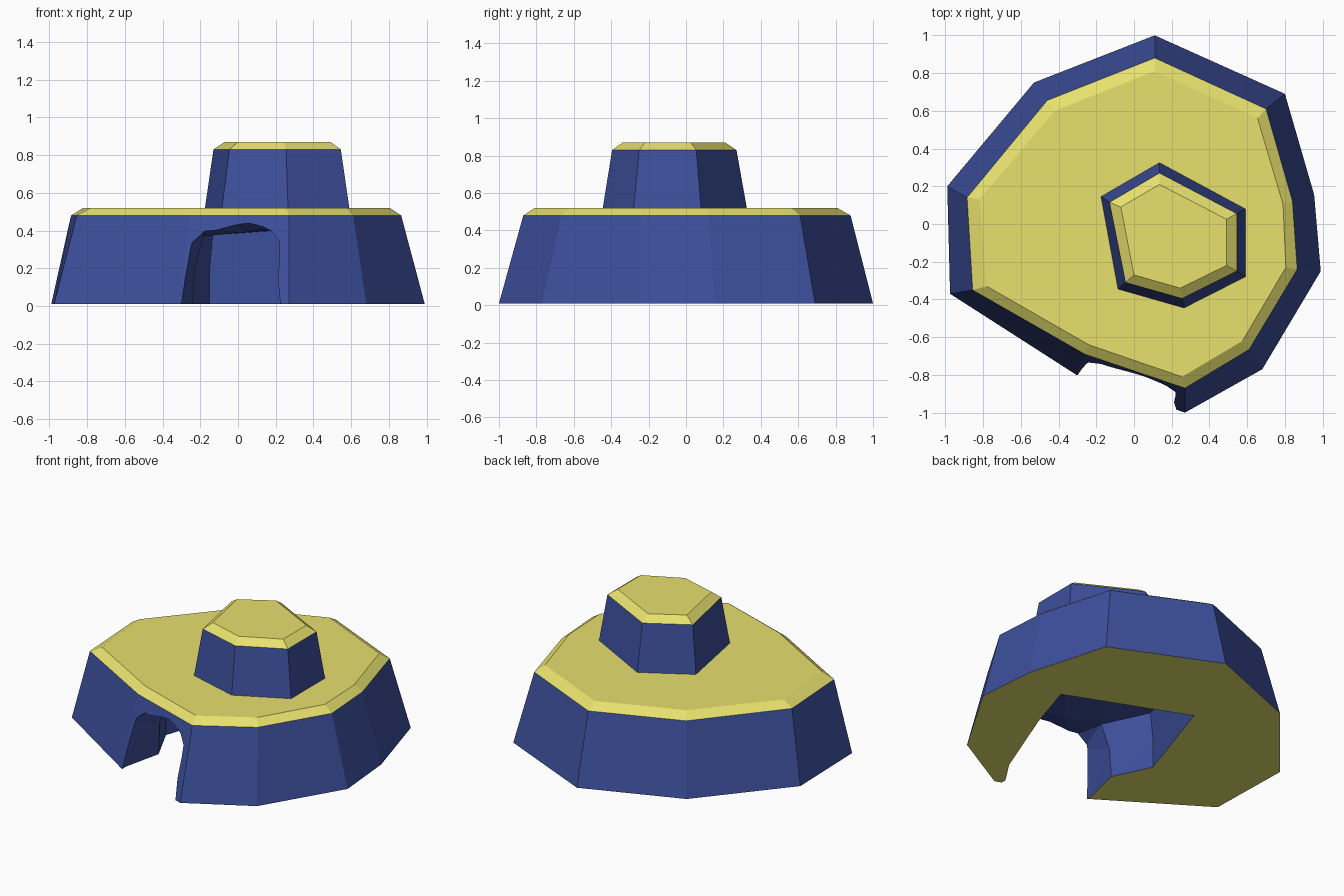
import bpy, bmesh

if "Cube" in bpy.data.objects:
    bpy.data.objects.remove(bpy.data.objects["Cube"])


def material(name, rgb):
    m = bpy.data.materials.new(name)
    m.diffuse_color = (*rgb, 1)
    m.use_nodes = True
    m.node_tree.nodes["Principled BSDF"].inputs["Base Color"].default_value = m.diffuse_color
    return m


BLUE = material("rock_blue", (0.046, 0.078, 0.33))
YELLOW = material("grass_yellow", (0.80, 0.75, 0.155))


def loft(name, rings, yellow_from=None):
    """Skin closed rings of equal length and cap both ends."""
    bm = bmesh.new()
    loops = [[bm.verts.new(p) for p in ring] for ring in rings]
    n = len(loops[0])
    for k, (a, b) in enumerate(zip(loops, loops[1:])):
        for i in range(n):
            j = (i + 1) % n
            f = bm.faces.new((a[i], a[j], b[j], b[i]))
            f.material_index = int(yellow_from is not None and k >= yellow_from)
    for loop in (loops[0], loops[-1]):
        f = bm.faces.new(loop)
        f.material_index = int(yellow_from is not None)
    bmesh.ops.recalc_face_normals(bm, faces=bm.faces)
    if yellow_from is None:
        bmesh.ops.triangulate(bm, faces=bm.faces)
    me = bpy.data.meshes.new(name)
    bm.to_mesh(me)
    bm.free()
    me.materials.append(BLUE)
    me.materials.append(YELLOW)
    ob = bpy.data.objects.new(name, me)
    bpy.context.collection.objects.link(ob)
    return ob


def at(points, z):
    return [(x, y, z) for x, y in points]


# Lower plateau: sloping rock sides and a chamfered yellow cap
foot = [(.11, 1), (.80, .69), (.955, .155), (.99, -.25), (.68, -.77),
        (.27, -1), (-.305, -.80), (-.975, -.37), (-.99, .20), (-.53, .75)]
brow = [(.11, .88), (.70, .61), (.84, .12), (.865, -.24), (.61, -.665),
        (.27, -.87), (-.26, -.69), (-.855, -.35), (-.885, .14), (-.46, .655)]
crown = [(.11, .81), (.655, .56), (.79, .105), (.805, -.23), (.575, -.62),
         (.255, -.81), (-.24, -.64), (-.78, -.33), (-.82, .13), (-.42, .60)]
plateau = loft("lower_plateau", [at(foot, .01), at(brow, .48), at(crown, .52)], 1)

# Upper knoll
k_foot = [(.135, .325), (.59, .08), (.59, -.28), (.265, -.445), (-.085, -.345), (-.175, .145)]
k_brow = [(.135, .27), (.545, .055), (.545, -.25), (.255, -.395), (-.045, -.31), (-.13, .115)]
k_crown = [(.135, .21), (.49, .025), (.49, -.22), (.245, -.34), (0, -.27), (-.07, .09)]
loft("upper_knoll", [at(k_foot, .52), at(k_brow, .83), at(k_crown, .87)], 1)

# Cave: arch sections (left foot, right foot, height, profile), mouth to back
mouth = [(0, 0), (.09, .73), (.24, .89), (.57, 1), (.80, .93), (.94, .75), (1, 0)]
neck = [(0, 0), (.02, .5), (.10, .90), (.45, .95), (.72, 1), (.92, .85), (1, 0)]
hall = [(0, 0), (0, .5), (.02, .94), (.45, 1), (.75, 1), (.97, .94), (1, 0)]
sections = [((-.31, -1.2), (.23, -1.2), .455, mouth),
            ((-.30, -.76), (.225, -.95), .455, mouth),
            ((-.24, -.50), (.33, -.79), .41, neck),
            ((-.36, -.25), (.53, -.28), .41, hall),
            ((-.15, .39), (.64, .07), .40, hall)]
rings = []
for (lx, ly), (rx, ry), h, profile in sections:
    ring = [(lx + (rx - lx) * t, ly + (ry - ly) * t, h * v) for t, v in profile]
    rings.append([(lx, ly, -.1)] + ring + [(rx, ry, -.1)])
cutter = loft("cave_cutter", rings)
cutter.hide_render = True

mod = plateau.modifiers.new("cave", 'BOOLEAN')
mod.operation = 'DIFFERENCE'
mod.solver = 'EXACT'
mod.object = cutter
bpy.context.view_layer.objects.active = plateau
bpy.ops.object.modifier_apply(modifier=mod.name)
bpy.data.objects.remove(cutter)
